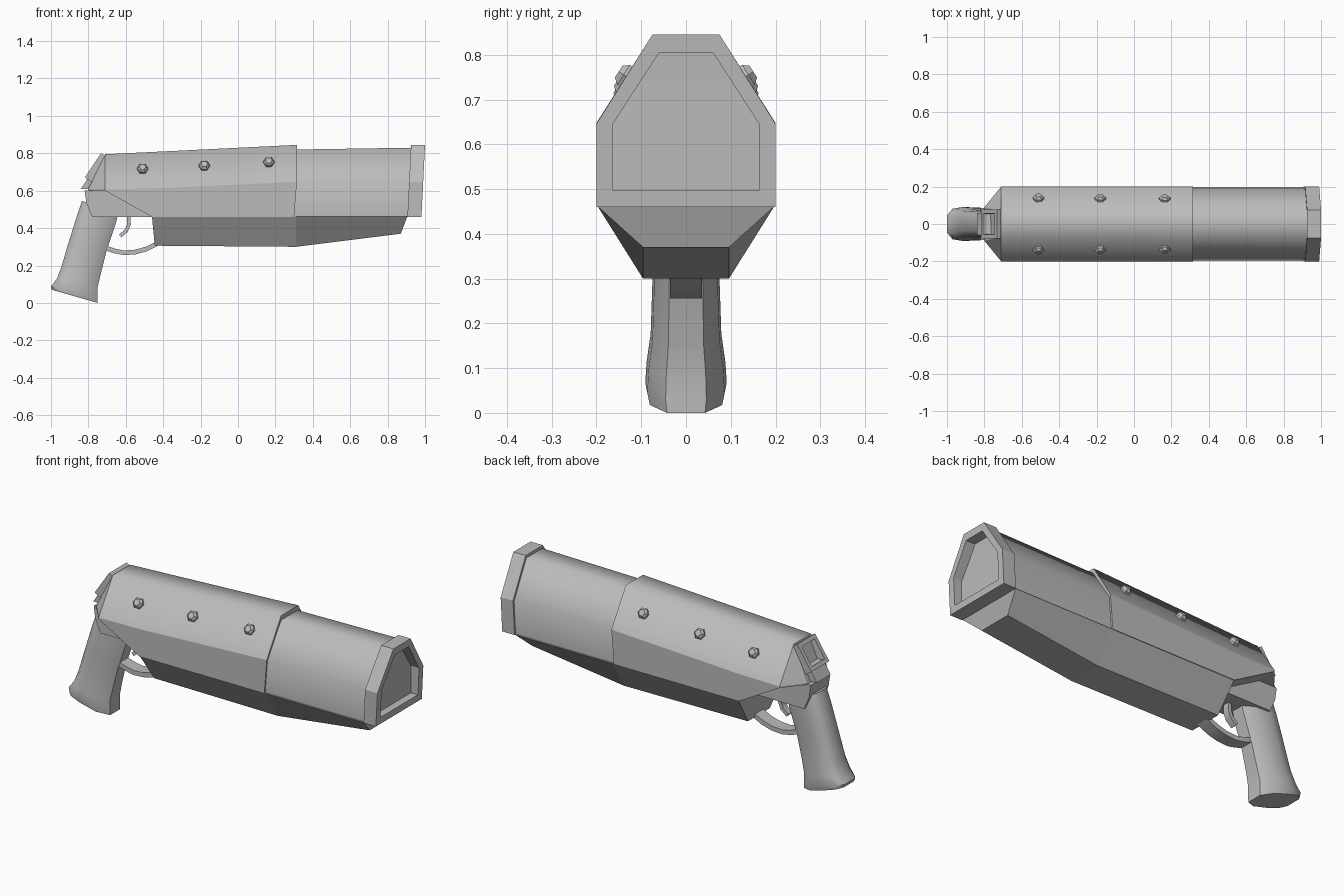
import bpy, bmesh, math
from mathutils import Vector

if "Cube" in bpy.data.objects:
    bpy.data.objects.remove(bpy.data.objects["Cube"])

metal = bpy.data.materials.new("plain_grey")
metal.diffuse_color = (0.5, 0.5, 0.5, 1)
metal.use_nodes = True
metal.node_tree.nodes["Principled BSDF"].inputs["Base Color"].default_value = metal.diffuse_color


def finish(name, bm, angle=0):
    bmesh.ops.recalc_face_normals(bm, faces=bm.faces)
    me = bpy.data.meshes.new(name)
    bm.to_mesh(me)
    bm.free()
    me.materials.append(metal)
    ob = bpy.data.objects.new(name, me)
    bpy.context.collection.objects.link(ob)
    if angle:
        bpy.ops.object.select_all(action='DESELECT')
        ob.select_set(True)
        bpy.context.view_layer.objects.active = ob
        bpy.ops.object.shade_smooth_by_angle(angle=math.radians(angle))
    return ob


def loft(name, rings, angle=0, closed=False):
    """Skin matching rings of points; cap the ends, or join last to first."""
    bm = bmesh.new()
    vs = [[bm.verts.new(p) for p in r] for r in rings]
    n = len(vs[0])
    pairs = list(zip(vs, vs[1:])) + ([(vs[-1], vs[0])] if closed else [])
    for a, b in pairs:
        for i in range(n):
            j = (i + 1) % n
            bm.faces.new((a[i], a[j], b[j], b[i]))
    if not closed:
        bm.faces.new(vs[0])
        bm.faces.new(vs[-1])
    return finish(name, bm, angle)


def mirror_ring(half):
    """Half outline (x, y, z) from top to bottom, completed across y = 0."""
    return half + [(x, -y, z) for x, y, z in reversed(half)]


def prism(name, outline, w, angle=0):
    """Side outline (x, z) extruded to half width w."""
    return loft(name, [[(x, s * w, z) for x, z in outline] for s in (-1, 1)], angle)


def strip(name, path, t, w):
    """Bent bar of thickness t and half width w along an (x, z) path."""
    rings = []
    for i, (x, z) in enumerate(path):
        a, b = path[max(i - 1, 0)], path[min(i + 1, len(path) - 1)]
        d = Vector((b[0] - a[0], b[1] - a[1])).normalized() * t / 2
        rings.append([(x - d.y, -w, z + d.x), (x - d.y, w, z + d.x),
                      (x + d.y, w, z - d.x), (x + d.y, -w, z - d.x)])
    return loft(name, rings, 40)


# Rear body shell: tapered tail, cut-away underside, wide front
shell = loft("body_shell", [
    mirror_ring([(-.715, .07, .785), (-.80, .09, .61), (-.80, .09, .60)]),
    mirror_ring([(-.71, .075, .795), (-.71, .2, .608), (-.71, .2, .60)]),
    mirror_ring([(-.46, .075, .807), (-.45, .2, .612), (-.46, .2, .46)]),
    mirror_ring([(.315, .075, .845), (.315, .2, .648), (.30, .2, .46)])], 62)
# flat lower side panels, front and tail
for p in shell.data.polygons:
    n = p.normal
    if abs(n.y) > .97 or n.z < -.3 or abs(n.x) > .4:
        p.use_smooth = False

# Barrel housing
loft("barrel", [mirror_ring([(x, .07, t), (x, .19, .64), (x, .19, .461)])
                for x, t in ((.30, .82), (.94, .83))], 62)

# Muzzle collar with a recessed opening
outer = [(.075, .845), (.2, .646), (.2, .46)]
inner = [(.06, .805), (.163, .646), (.163, .497)]


def tilted(pts, x):
    return mirror_ring([(x + (z - .845) * .05, y, z) for y, z in pts])


loft("muzzle_collar", [tilted(outer, .925), tilted(outer, 1.0),
                       tilted(inner, 1.0), tilted(inner, .945)])

# Lower fore-end hull
loft("fore_end", [[(xt, .197, .461), (xb, .096, zb), (xb, -.096, zb), (xt, -.197, .461)]
                  for xt, xb, zb in ((-.46, -.445, .306), (.31, .31, .30), (.905, .87, .37))])

# Grip mount under the tail
mount = [(-.82, .60), (-.81, .53), (-.78, .46), (-.45, .46), (-.45, .5), (-.68, .61)]
prism("grip_mount", mount, .085)

# Pistol grip: slanted octagonal sections (back x, z, front x, z, half width)
grip = [(-.834, .545, -.64, .48, .07), (-.86, .47, -.655, .42, .074),
        (-.91, .31, -.705, .27, .075), (-.945, .19, -.735, .15, .079),
        (-.968, .13, -.75, .085, .088), (-1.0, .088, -.75, .03, .091),
        (-.995, .07, -.75, .0, .085)]
rings = []
for xb, zb, xf, zf, w in grip:
    r = []
    for u, v in ((0, -.5), (.12, -.9), (.35, -1), (.75, -.95), (1, -.5)):
        r.append((xb + (xf - xb) * u, w * v, zb + (zf - zb) * u))
    rings.append(r + [(x, -y, z) for x, y, z in reversed(r)])
loft("grip", rings, 45)

# Trigger guard and trigger
strip("trigger_guard", [(-.71, .295), (-.66, .278), (-.61, .268), (-.55, .272),
                        (-.49, .288), (-.43, .318)], .025, .036)
strip("trigger", [(-.585, .47), (-.583, .42), (-.598, .385), (-.63, .358)], .02, .018)

# Square rear sight frame on the slanted tail
up = Vector((.10, 0, .15)).normalized()
back = Vector((-up.z, 0, up.x))
centre = Vector((-.755, 0, .722))


def square(size, depth):
    return [centre + back * depth + up * (b * size) + Vector((0, a * size, 0))
            for a, b in ((-1, -1), (1, -1), (1, 1), (-1, 1))]


loft("rear_sight_frame", [square(.078, -.02), square(.078, .025),
                          square(.056, .025), square(.052, -.02)], closed=True)
# Small spur below the frame
prism("tail_spur", [(-.84, .61), (-.795, .68), (-.74, .68), (-.74, .605)], .06)

# Hexagonal studs along both sloped sides
for k, (x, z) in enumerate(((-.51, .715), (-.18, .731), (.165, .75))):
    top = .795 + (x + .71) * .0488
    low = .608 + (x + .71) * .039
    y = .075 + .125 * (top - z) / (top - low)
    for s, side in ((-1, "near"), (1, "far")):
        n = Vector((0, s * (top - low), .125)).normalized()
        v = n.cross(Vector((1, 0, 0)))
        c = Vector((x, s * y, z))
        loft("stud_%s_%d" % (side, k + 1), [
            [c + n * h + Vector((1, 0, 0)) * r * math.cos(i * math.pi / 3)
             + v * r * math.sin(i * math.pi / 3) for i in range(6)]
            for h, r in ((-.01, .03), (.01, .03), (.023, .018))])
